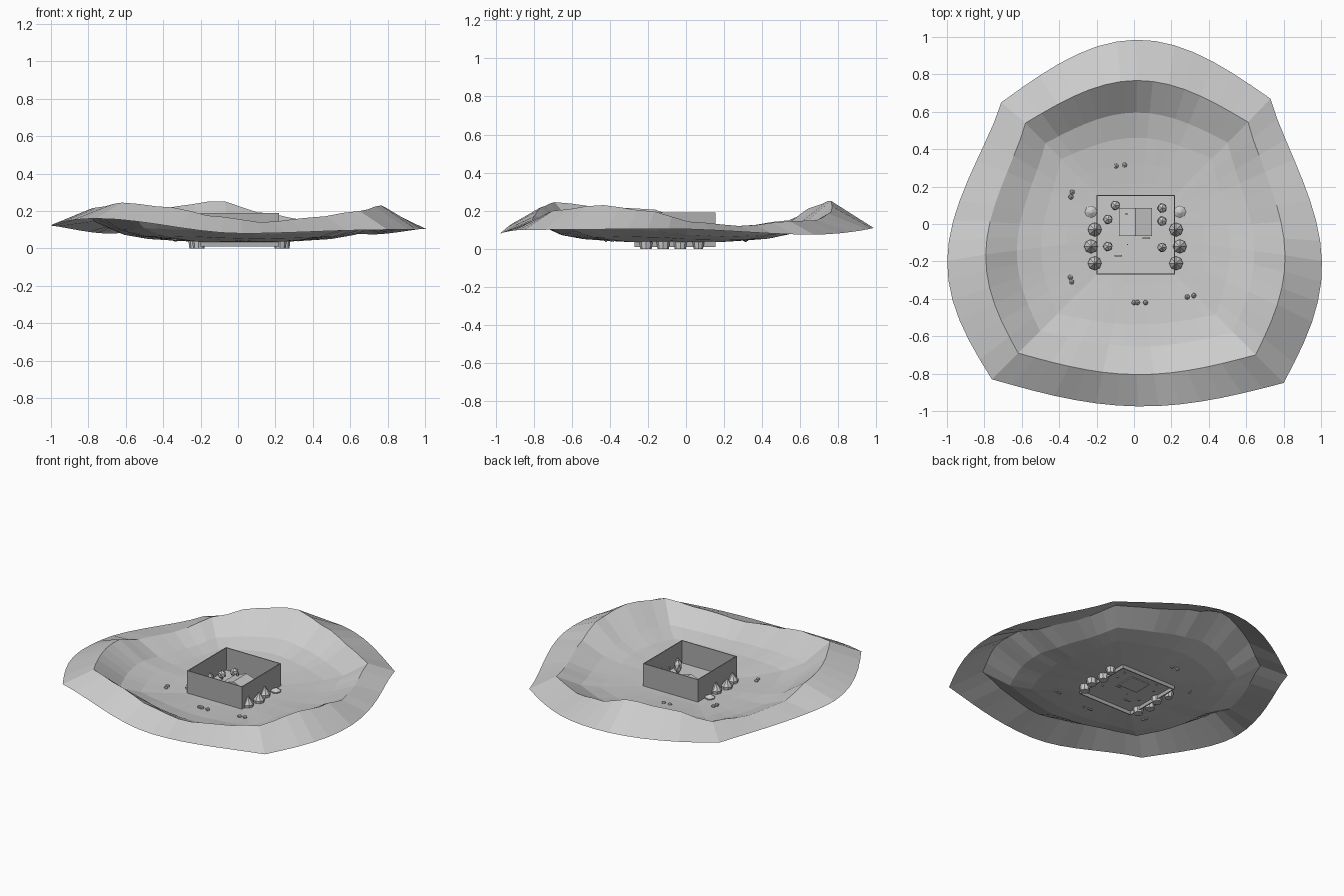
import bpy, bmesh, math
from mathutils import Vector

cube = bpy.data.objects.get("Cube")
if cube:
    bpy.data.objects.remove(cube)


def make_material(name, v):
    m = bpy.data.materials.new(name)
    m.use_nodes = True
    colour = (v, v, v, 1)
    m.diffuse_color = colour
    m.node_tree.nodes["Principled BSDF"].inputs["Base Color"].default_value = colour
    return m


GREY = make_material("light grey", 0.6)
WALL = make_material("wall grey", 0.42)


def finish(bm, name, mat=GREY, normals=True):
    if normals:
        bmesh.ops.recalc_face_normals(bm, faces=bm.faces)
    mesh = bpy.data.meshes.new(name)
    bm.to_mesh(mesh)
    bm.free()
    mesh.materials.append(mat)
    ob = bpy.data.objects.new(name, mesh)
    bpy.context.collection.objects.link(ob)
    return ob


def add_box(bm, x0, x1, y0, y1, z0, z1):
    made = bmesh.ops.create_cube(bm, size=1)["verts"]
    for v in made:
        v.co = Vector(((x0 + x1) / 2 + v.co.x * (x1 - x0),
                       (y0 + y1) / 2 + v.co.y * (y1 - y0),
                       (z0 + z1) / 2 + v.co.z * (z1 - z0)))
    return made


def add_blob(bm, x, y, z, r, tall=1.0):
    made = bmesh.ops.create_icosphere(bm, subdivisions=1, radius=r)["verts"]
    for v in made:
        v.co = Vector((x + v.co.x, y + v.co.y, z + v.co.z * tall))


def add_cone(bm, x, y, z0, z1, r0, r1, sides=8):
    made = bmesh.ops.create_cone(bm, cap_ends=True, segments=sides, radius1=r0,
                                 radius2=r1, depth=z1 - z0)["verts"]
    bmesh.ops.translate(bm, verts=made, vec=(x, y, (z0 + z1) / 2))


# Terrain: four bulging sides, swept from the courtyard up to a ridge and out
SEG = 14
FLOOR = 0.035
X0, X1, Y0, Y1 = -0.2, 0.22, -0.27, 0.155
INNER = dict(a=(X0, Y1), b=(X1, Y1), c=(X1, Y0), d=(X0, Y0))
RIDGE = dict(a=(-0.58, 0.54), b=(0.61, 0.545), c=(0.65, -0.7), d=(-0.62, -0.69))
OUTER = dict(a=(-0.71, 0.65), b=(0.73, 0.67), c=(0.8, -0.85), d=(-0.76, -0.83))
# start corner, end corner, bulge axis, skew, ridge bulge, outer bulge, reversed
SIDES = [
    ("a", "b", (0, 1), 1, 0.225, 0.325, False),
    ("b", "c", (1, 0), 1.2, 0.175, 0.235, False),
    ("d", "c", (0, -1), 1, 0.11, 0.135, True),
    ("a", "d", (-1, 0), 1.2, 0.19, 0.26, True),
]
RIDGE_Z = [(0.15, 0.225, 0.255, 0.19, 0.15, 0.145),
           (0.145, 0.12, 0.14, 0.2, 0.23, 0.2),
           (0.245, 0.22, 0.17, 0.14, 0.165, 0.2),
           (0.15, 0.12, 0.14, 0.21, 0.22, 0.245)]
OUTER_Z = [(0.08, 0.11, 0.075), (0.075, 0.105, 0.1),
           (0.16, 0.08, 0.1), (0.08, 0.12, 0.16)]


def sample(values, u):
    f = u * (len(values) - 1)
    i = min(int(f), len(values) - 2)
    t = f - i
    t = t * t * (3 - 2 * t)
    return values[i] * (1 - t) + values[i + 1] * t


def side_point(corners, side, u, bulge, z):
    p = Vector(corners[side[0]]).lerp(Vector(corners[side[1]]), u)
    p += Vector(side[2]) * bulge * math.sin(math.pi * u ** side[3])
    return Vector((p.x, p.y, z))


inner, ridge, outer = [], [], []
for side, rz, oz in zip(SIDES, RIDGE_Z, OUTER_Z):
    for k in range(SEG):
        u = k / SEG
        if side[6]:
            u = 1 - u
        inner.append(side_point(INNER, side, u, 0, FLOOR))
        ridge.append(side_point(RIDGE, side, u, side[4], sample(rz, u)))
        outer.append(side_point(OUTER, side, u, side[5], sample(oz, u)))

bm = bmesh.new()
rings = []
for t, rise in ((0, 0), (0.1, 0.02), (0.27, 0.07), (0.5, 0.15), (0.72, 0.35), (1, 1)):
    ring = []
    for p, q in zip(inner, ridge):
        v = p.lerp(q, t)
        v.z = p.z + (q.z - p.z) * rise
        ring.append(bm.verts.new(v))
    rings.append(ring)
rings.append([bm.verts.new(p) for p in outer])
count = len(inner)
for low, high in zip(rings, rings[1:]):
    for i in range(count):
        j = (i + 1) % count
        bm.faces.new((low[i], high[i], high[j], low[j]))
bm.faces.new(list(reversed(rings[0])))
bmesh.ops.recalc_face_normals(bm, faces=bm.faces)
if sum(f.normal.z for f in bm.faces) < 0:
    bmesh.ops.reverse_faces(bm, faces=bm.faces)
finish(bm, "terrain", normals=False)

# Courtyard wall
bm = bmesh.new()
W = 0.006
for x in (X0, X1 - W):
    add_box(bm, x, x + W, Y0, Y1, 0.01, 0.19)
for y in (Y0, Y1 - W):
    add_box(bm, X0 + W, X1 - W, y, y + W, 0.01, 0.19)
finish(bm, "courtyard_wall", WALL)

# House with a gabled roof and chimney
bm = bmesh.new()
add_box(bm, -0.065, 0.08, -0.055, 0.075, 0.03, 0.065)
add_box(bm, -0.046, -0.034, 0.048, 0.06, 0.06, 0.095)
finish(bm, "house_body")
bm = bmesh.new()
ends = [[bm.verts.new((x, y, z)) for x, z in ((-0.08, 0.06), (0.008, 0.09), (0.095, 0.06))]
        for y in (-0.065, 0.085)]
bm.faces.new(ends[0])
bm.faces.new(ends[1])
for i in range(3):
    j = (i + 1) % 3
    bm.faces.new((ends[0][i], ends[0][j], ends[1][j], ends[1][i]))
finish(bm, "house_roof")

# Pointed trees along the outside of the wall, with a bush at the back
bm = bmesh.new()
for mid, sign in ((-0.21, -1), (0.225, 1)):
    for i, y in enumerate((-0.21, -0.12, -0.03)):
        x = mid + sign * 0.02 * (i % 2)
        add_cone(bm, x, y, 0, 0.055, 0.03, 0.037)
        add_cone(bm, x, y, 0.055, 0.105, 0.037, 0)
    x = mid + sign * 0.02
    add_cone(bm, x, 0.065, 0, 0.045, 0.024, 0.033)
    add_cone(bm, x, 0.065, 0.045, 0.06, 0.033, 0.008)
finish(bm, "outer_trees")

# Rounded trees inside the courtyard
bm = bmesh.new()
for x, y, tall in ((-0.1, 0.1, 1), (-0.14, 0.025, 1), (-0.14, -0.12, 1),
                   (0.15, 0.085, 1), (0.15, 0.015, 1), (0.15, -0.125, 1.7)):
    add_cone(bm, x, y, 0.03, 0.06, 0.007, 0.007, 6)
    add_blob(bm, x, y, 0.045 + 0.022 * tall, 0.028, tall)
finish(bm, "courtyard_trees")

# Benches and small posts
bm = bmesh.new()
for x, y in ((0.065, -0.075), (-0.085, -0.17)):
    add_box(bm, x - 0.02, x + 0.02, y - 0.004, y + 0.004, 0.03, 0.05)
add_box(bm, -0.038, -0.032, -0.113, -0.107, 0.03, 0.05)
finish(bm, "benches")

# Scattered rocks on the slope
bm = bmesh.new()
for x, y in ((-0.095, 0.31), (-0.05, 0.315), (-0.33, 0.17), (-0.337, 0.145),
             (-0.34, -0.285), (-0.333, -0.31), (0, -0.42), (0.018, -0.42),
             (0.062, -0.42), (0.285, -0.39), (0.32, -0.383)):
    add_blob(bm, x, y, 0.05, 0.015, 0.9)
finish(bm, "rocks")
